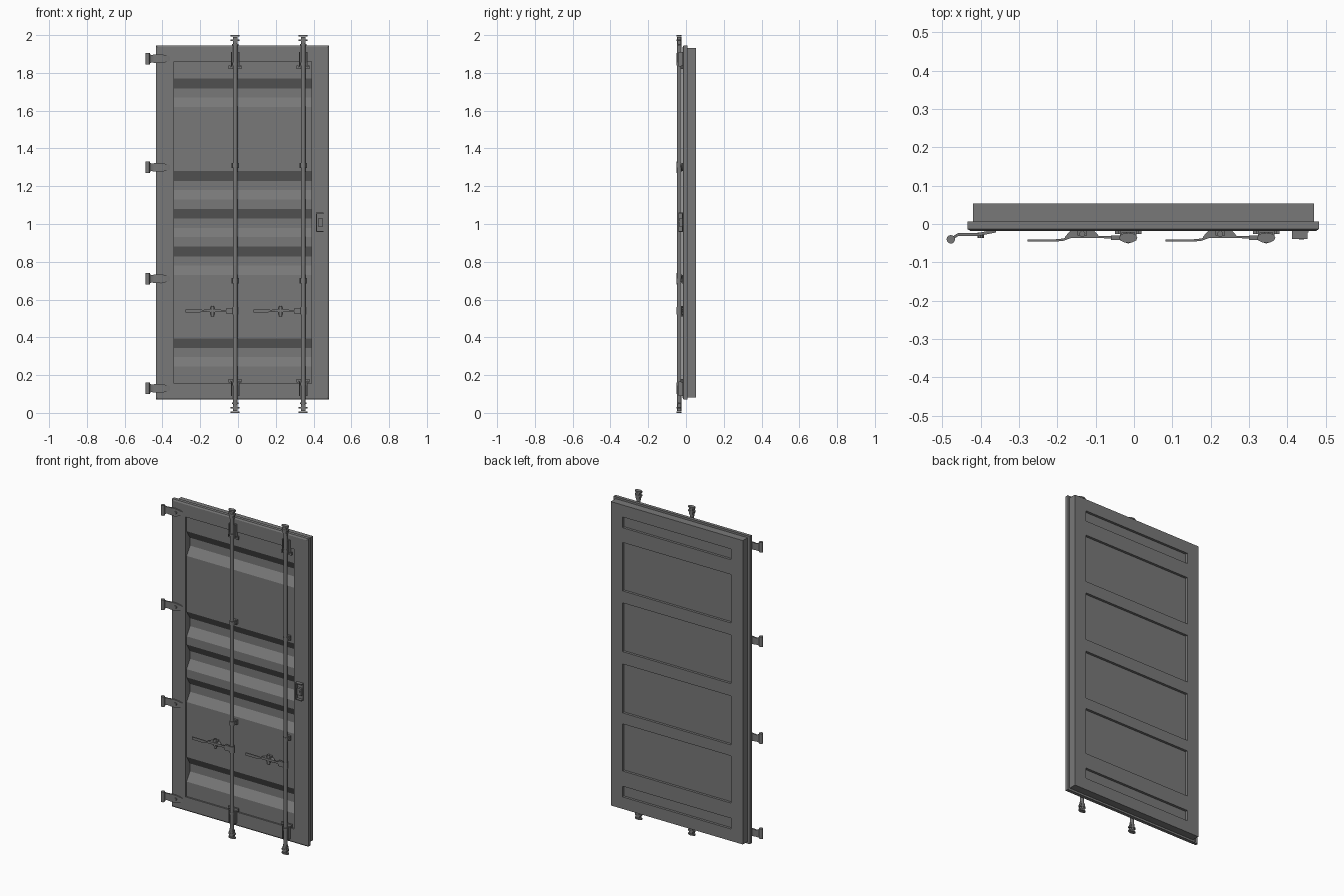
import bpy, bmesh, math
from mathutils import Matrix, Vector

if "Cube" in bpy.data.objects:
    bpy.data.objects.remove(bpy.data.objects["Cube"])

grey = bpy.data.materials.new("steel_grey")
grey.diffuse_color = (0.19, 0.19, 0.19, 1)
grey.use_nodes = True
grey.node_tree.nodes["Principled BSDF"].inputs["Base Color"].default_value = grey.diffuse_color


def finish(bm, name, smooth=False):
    bmesh.ops.recalc_face_normals(bm, faces=bm.faces)
    me = bpy.data.meshes.new(name)
    bm.to_mesh(me)
    bm.free()
    me.materials.append(grey)
    ob = bpy.data.objects.new(name, me)
    bpy.context.collection.objects.link(ob)
    if smooth:
        bpy.ops.object.select_all(action='DESELECT')
        ob.select_set(True)
        bpy.context.view_layer.objects.active = ob
        bpy.ops.object.shade_smooth_by_angle(angle=math.radians(35))
    return ob


def box(bm, x0, x1, y0, y1, z0, z1):
    m = Matrix.Translation(((x0 + x1) / 2, (y0 + y1) / 2, (z0 + z1) / 2))
    bmesh.ops.create_cube(bm, size=1, matrix=m @ Matrix.Diagonal((x1 - x0, y1 - y0, z1 - z0, 1)))


def cyl(bm, x, y, z0, z1, r, r2=None, n=16, sy=1.0):
    m = Matrix.Translation((x, y, (z0 + z1) / 2)) @ Matrix.Diagonal((1, sy, 1, 1))
    bmesh.ops.create_cone(bm, cap_ends=True, segments=n, radius1=r,
                          radius2=r if r2 is None else r2, depth=z1 - z0, matrix=m)


def bolt(bm, x, y, z, r, d):
    m = Matrix.Translation((x, y, z)) @ Matrix.Rotation(math.pi / 2, 4, 'X')
    bmesh.ops.create_cone(bm, cap_ends=True, segments=10, radius1=r, radius2=r, depth=d, matrix=m)


def loft(bm, rings, closed=False):
    vs = [[bm.verts.new(p) for p in r] for r in rings]
    pairs = list(zip(vs, vs[1:])) + ([(vs[-1], vs[0])] if closed else [])
    n = len(vs[0])
    for a, b in pairs:
        for i in range(n):
            j = (i + 1) % n
            bm.faces.new((a[i], a[j], b[j], b[i]))
    if not closed:
        bm.faces.new(vs[0])
        bm.faces.new(vs[-1])


def strap(bm, stations, z, t):
    # flat bar through (x, y, half height) stations
    loft(bm, [[(x, y - t / 2, z - h), (x, y + t / 2, z - h),
               (x, y + t / 2, z + h), (x, y - t / 2, z + h)] for x, y, h in stations])


# Door frame: stepped rectangular ring around the panel opening
X0, X1, Z0, Z1 = -0.34, 0.39, 0.155, 1.86


def rect(x0, x1, z0, z1, y):
    return [(x0, y, z0), (x1, y, z0), (x1, y, z1), (x0, y, z1)]


bm = bmesh.new()
loft(bm, [rect(X0, X1, Z0, Z1, -0.018),
          rect(-0.427, 0.475, 0.079, 1.936, -0.018),
          rect(-0.435, 0.483, 0.07, 1.945, -0.013),
          rect(-0.435, 0.483, 0.07, 1.945, 0.007),
          rect(-0.42, 0.47, 0.082, 1.933, 0.007),
          rect(-0.42, 0.47, 0.082, 1.933, 0.053),
          rect(X0, X1, Z0, Z1, 0.053)], closed=True)
finish(bm, "door_frame")

# Door panel: one cross-section with front grooves and back recesses
yf, yg, yb, yr = -0.009, 0.024, 0.053, 0.038
prof = [(yf, Z0)]
for z in (0.245, 0.73, 0.93, 1.13, 1.62):
    prof += [(yf, z), (yg, z + 0.05), (yg, z + 0.098), (yf, z + 0.15)]
prof += [(yf, Z1), (yr, Z1)]
for top, bot in ((1.705, 1.795), (1.337, 1.41), (0.965, 1.04), (0.60, 0.667), (0.22, 0.313)):
    prof += [(yr, bot), (yb, bot), (yb, top), (yr, top)]
prof += [(yr, Z0)]
bm = bmesh.new()
loft(bm, [[(x, y, z) for y, z in prof] for x in (X0, X1)])
finish(bm, "door_panel")

# Hinges
for i, z in enumerate((0.13, 0.71, 1.30, 1.875)):
    bm = bmesh.new()
    cyl(bm, -0.478, -0.04, z - 0.031, z + 0.031, 0.011)
    strap(bm, [(-0.475, -0.038, 0.028), (-0.458, -0.027, 0.02), (-0.44, -0.027, 0.022),
               (-0.405, -0.027, 0.024), (-0.36, -0.018, 0.012)], z, 0.008)
    bolt(bm, -0.40, -0.029, z, 0.009, 0.014)
    finish(bm, f"hinge_{i + 1}", True)

RY = -0.036
for k, x in enumerate((-0.015, 0.345)):
    tag = ("left", "right")[k]
    # Lock rod with cam ends
    bm = bmesh.new()
    cyl(bm, x, RY, 0.01, 1.99, 0.0115)
    for s in (-1, 1):
        for d, w in ((0.996, 0.024), (0.973, 0.024), (0.95, 0.017)):
            zc = 1 + s * d
            cyl(bm, x, RY, zc - 0.004, zc + 0.004, w, n=12, sy=0.55)
        za, zb = sorted((1 + s * 0.955, 1 + s * 0.99))
        box(bm, x - 0.012, x + 0.012, RY - 0.01, RY + 0.01, za, zb)
    finish(bm, f"lock_rod_{tag}", True)

    # Rod guides at both ends: base plate, two cheeks, foot bar and collar
    bm = bmesh.new()
    for s in (-1, 1):
        def span(a, b):
            return sorted((1 + s * a, 1 + s * b))
        box(bm, x - 0.022, x + 0.022, -0.022, -0.016, *span(0.825, 0.91))
        for c in (-0.019, 0.019):
            box(bm, x + c - 0.003, x + c + 0.003, -0.04, -0.016, *span(0.835, 0.91))
        box(bm, x - 0.034, x + 0.034, -0.026, -0.016, *span(0.82, 0.83))
        cyl(bm, x, RY, *span(0.84, 0.855), 0.0145)
        for c in (-0.03, 0.03):
            box(bm, x + c - 0.004, x + c + 0.004, -0.026, -0.016, *span(0.82, 0.838))
    finish(bm, f"rod_end_guides_{tag}")

    # Mid-height clamps
    bm = bmesh.new()
    for z in (0.70, 1.31):
        box(bm, x - 0.02, x + 0.02, -0.022, -0.006, z - 0.014, z + 0.014)
        box(bm, x - 0.013, x + 0.013, RY, -0.016, z - 0.012, z + 0.012)
        cyl(bm, x, RY, z - 0.012, z + 0.012, 0.0145)
        for c in (-0.016, 0.016):
            bolt(bm, x + c, -0.024, z, 0.005, 0.008)
    finish(bm, f"rod_clamps_{tag}")

    # Locking handle: bent bar plus hub on the rod
    z = 0.54
    bm = bmesh.new()
    strap(bm, [(x - 0.263, -0.043, 0.008), (x - 0.19, -0.043, 0.008), (x - 0.17, -0.041, 0.005),
               (x - 0.15, -0.034, 0.005), (x - 0.07, -0.034, 0.006), (x, -0.036, 0.006)], z, 0.006)
    box(bm, x - 0.045, x - 0.01, RY - 0.006, RY + 0.006, z - 0.016, z + 0.016)
    cyl(bm, x, RY, z - 0.02, z + 0.02, 0.0145)
    finish(bm, f"handle_{tag}")

    # Handle catch: tapered bracket with a pin
    c = x - 0.12
    bm = bmesh.new()
    pts = [(c - 0.045, -0.037), (c + 0.045, -0.037), (c + 0.045, -0.033),
           (c + 0.022, -0.008), (c - 0.022, -0.008), (c - 0.045, -0.033)]
    loft(bm, [[(px, py, zz) for px, py in pts] for zz in (z - 0.007, z + 0.007)])
    cyl(bm, c, -0.026, z - 0.03, z + 0.026, 0.008, n=12)
    box(bm, c - 0.013, c + 0.013, -0.03, -0.006, z - 0.018, z + 0.018)
    finish(bm, f"handle_catch_{tag}")

# Lock housing: C-shaped shell with a latch inside
bm = bmesh.new()
box(bm, 0.412, 0.455, -0.022, -0.016, 0.957, 1.06)
box(bm, 0.412, 0.418, -0.039, -0.016, 0.957, 1.06)
for z in (0.957, 1.054):
    box(bm, 0.412, 0.453, -0.039, -0.016, z, z + 0.006)
box(bm, 0.423, 0.45, -0.036, -0.016, 0.988, 1.03)
bolt(bm, 0.437, -0.037, 1.012, 0.007, 0.006)
finish(bm, "lock_housing")
